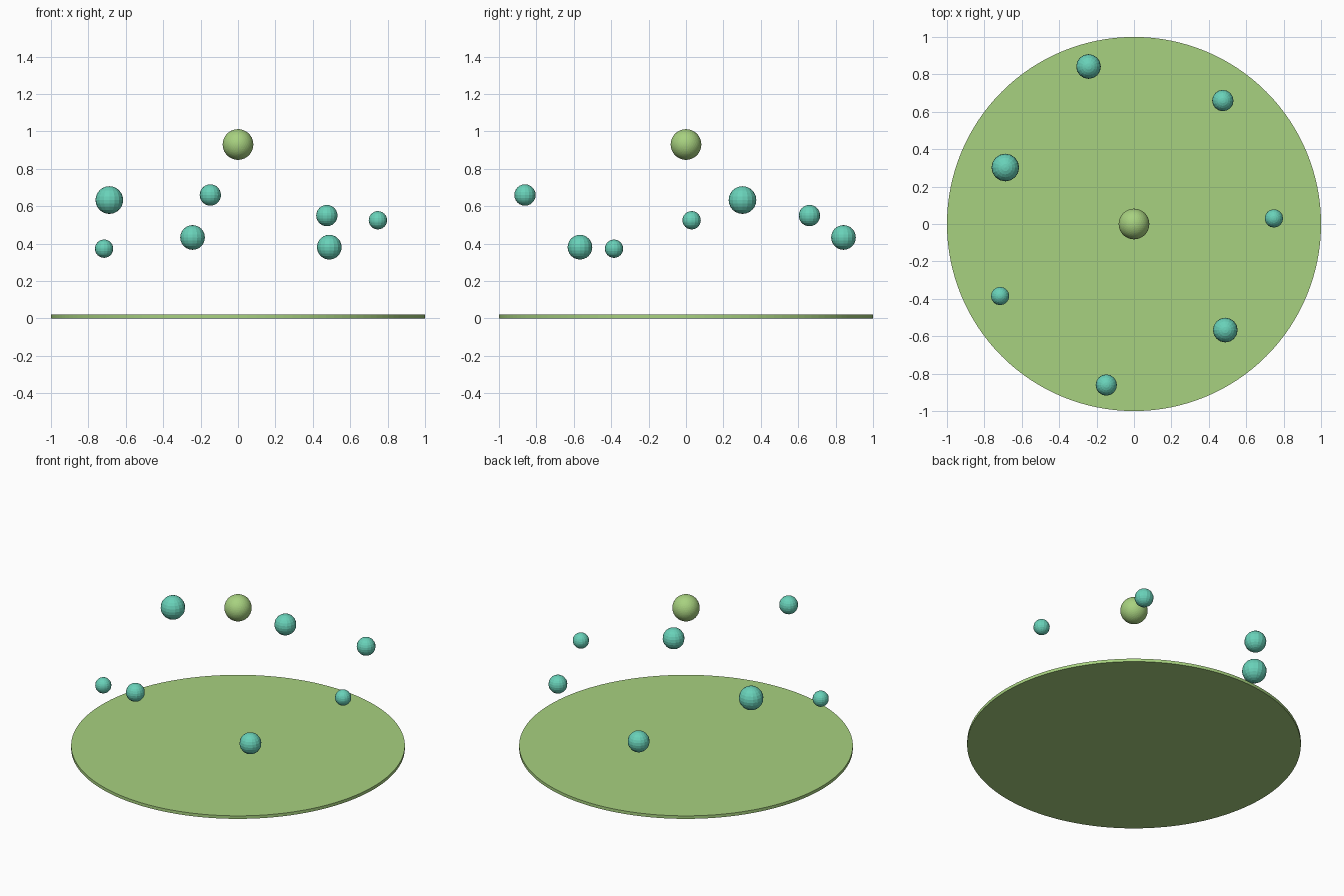
import bpy

if "Cube" in bpy.data.objects:
    bpy.data.objects.remove(bpy.data.objects["Cube"])


def material(name, rgb):
    mat = bpy.data.materials.new(name)
    mat.diffuse_color = (*rgb, 1.0)
    mat.use_nodes = True
    mat.node_tree.nodes["Principled BSDF"].inputs["Base Color"].default_value = mat.diffuse_color
    return mat


GREEN = material("soft_green", (0.39, 0.64, 0.215))
TEAL = material("teal", (0.14, 0.64, 0.485))


def finish(name, mat):
    obj = bpy.context.object
    obj.name = name
    obj.data.materials.append(mat)
    return obj


# Thin round base, 0.02 thick
bpy.ops.mesh.primitive_cylinder_add(vertices=128, radius=1.0, depth=0.02,
                                    location=(0, 0, 0.01))
finish("base_disc", GREEN)

# Large central ball
bpy.ops.mesh.primitive_ico_sphere_add(subdivisions=4, radius=0.082,
                                      location=(0, 0, 0.93))
finish("centre_ball", GREEN)

# Ring of floating faceted balls: x, y, z, radius
BALLS = [
    (0.748, 0.03, 0.525, 0.049),
    (0.475, 0.66, 0.55, 0.057),
    (-0.243, 0.842, 0.433, 0.066),
    (-0.688, 0.302, 0.633, 0.074),
    (-0.716, -0.385, 0.373, 0.049),
    (-0.148, -0.861, 0.66, 0.057),
    (0.488, -0.567, 0.381, 0.066),
]
for i, (x, y, z, r) in enumerate(BALLS, 1):
    bpy.ops.mesh.primitive_uv_sphere_add(segments=16, ring_count=12, radius=r,
                                         location=(x, y, z))
    finish(f"floating_ball_{i}", TEAL)
